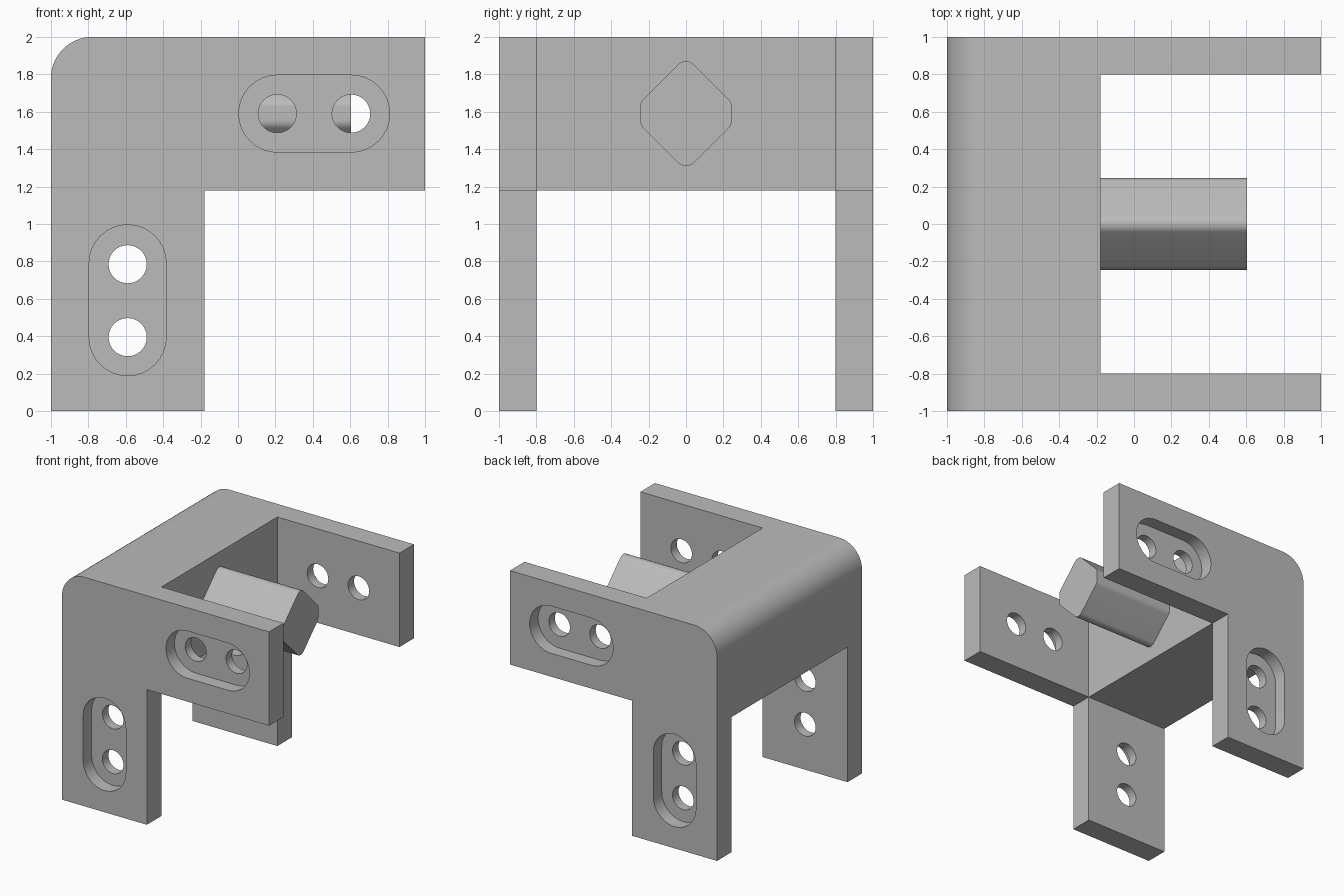
import bpy, bmesh
from math import sin, cos, tan, radians
from mathutils import Vector

cube = bpy.data.objects.get("Cube")
if cube:
    bpy.data.objects.remove(cube, do_unlink=True)

grey = bpy.data.materials.new("plain grey")
grey.use_nodes = True
COLOUR = (0.5, 0.5, 0.5, 1)
grey.diffuse_color = COLOUR
grey.node_tree.nodes["Principled BSDF"].inputs["Base Color"].default_value = COLOUR

WALL, STEP_X, STEP_Z = 0.8, -0.18, 1.18   # inner wall, inner corner of the L
HOLE_Z, LEG_X = 1.59, -0.59               # centre lines of the hole pairs


def arc(cx, cy, r, start, end, steps=12):
    angles = [radians(start + (end - start) * i / steps) for i in range(steps + 1)]
    return [(cx + r * cos(a), cy + r * sin(a)) for a in angles]


def prism(name, profile, axis, start, end):
    """Extrude a 2D profile along y (profile in x, z) or along x (profile in y, z)."""
    place = (lambda p: (p[0], start, p[1])) if axis == "y" else (lambda p: (start, *p))
    bm = bmesh.new()
    face = bm.faces.new([bm.verts.new(place(p)) for p in profile])
    new = bmesh.ops.extrude_face_region(bm, geom=[face])["geom"]
    shift = Vector((0, end - start, 0)) if axis == "y" else Vector((end - start, 0, 0))
    bmesh.ops.translate(bm, vec=shift, verts=[v for v in new if isinstance(v, bmesh.types.BMVert)])
    bmesh.ops.recalc_face_normals(bm, faces=bm.faces)
    mesh = bpy.data.meshes.new(name)
    bm.to_mesh(mesh)
    bm.free()
    mesh.materials.append(grey)
    obj = bpy.data.objects.new(name, mesh)
    bpy.context.collection.objects.link(obj)
    return obj


def activate(obj):
    bpy.ops.object.select_all(action="DESELECT")
    obj.select_set(True)
    bpy.context.view_layer.objects.active = obj


def cut(obj, cutter):
    cutter.hide_render = True
    mod = obj.modifiers.new("cut", "BOOLEAN")
    mod.operation, mod.solver, mod.object = "DIFFERENCE", "EXACT", cutter
    activate(obj)
    bpy.ops.object.modifier_apply(modifier=mod.name)
    bpy.data.objects.remove(cutter, do_unlink=True)


def rounded(points, r, steps=6):
    """Round every corner of a convex counter-clockwise polygon."""
    out = []
    for i, p in enumerate(points):
        p = Vector(p)
        a = (Vector(points[i - 1]) - p).normalized()
        b = (Vector(points[(i + 1) % len(points)]) - p).normalized()
        half = a.angle(b) / 2
        centre = p + (a + b).normalized() * r / sin(half)
        first = p + a * r / tan(half) - centre
        last = p + b * r / tan(half) - centre
        out += [tuple(centre + first.lerp(last, k / steps).normalized() * r)
                for k in range(steps + 1)]
    return out


# Bracket: L profile with a rounded outer corner, hollowed between its side plates
outline = [(-1, 0), (STEP_X, 0), (STEP_X, STEP_Z), (1, STEP_Z), (1, 2)]
bracket = prism("bracket", outline + arc(-0.78, 1.78, 0.22, 90, 180, 16), "y", -1, 1)
gap = [(-2, -1), (2, -1), (2, 3), (STEP_X, 3), (STEP_X, STEP_Z), (-2, STEP_Z)]
cut(bracket, prism("gap_cutter", gap, "y", -WALL, WALL))

# Slotted recesses on the outside of both plates
R = 0.206
arm_slot = arc(0.605, HOLE_Z, R, -90, 90, 16) + arc(0.21, HOLE_Z, R, 90, 270, 16)
leg_slot = arc(LEG_X, 0.79, R, 0, 180, 16) + arc(LEG_X, 0.395, R, 180, 360, 16)
for slot in (arm_slot, leg_slot):
    for side in (-1, 1):
        cut(bracket, prism("slot_cutter", slot, "y", side * 0.883, side * 1.2))

# Bolt holes through both plates
for x, z in ((0.21, HOLE_Z), (0.605, HOLE_Z), (LEG_X, 0.395), (LEG_X, 0.785)):
    cut(bracket, prism("hole_cutter", arc(x, z, 0.102, 0, 360, 32)[:-1], "y", -1.2, 1.2))

# Diamond-section post with blunted sides and softened edges
S, W = 0.305, 0.245
diamond = [(0, -S), (W, W - S), (W, S - W), (0, S), (-W, S - W), (-W, W - S)]
profile = [(y, z + HOLE_Z) for y, z in rounded(diamond, 0.06)]
post = prism("post", profile, "x", STEP_X - 0.02, 0.605)

for obj in (bracket, post):
    activate(obj)
    bpy.ops.object.shade_smooth_by_angle(angle=radians(30))
